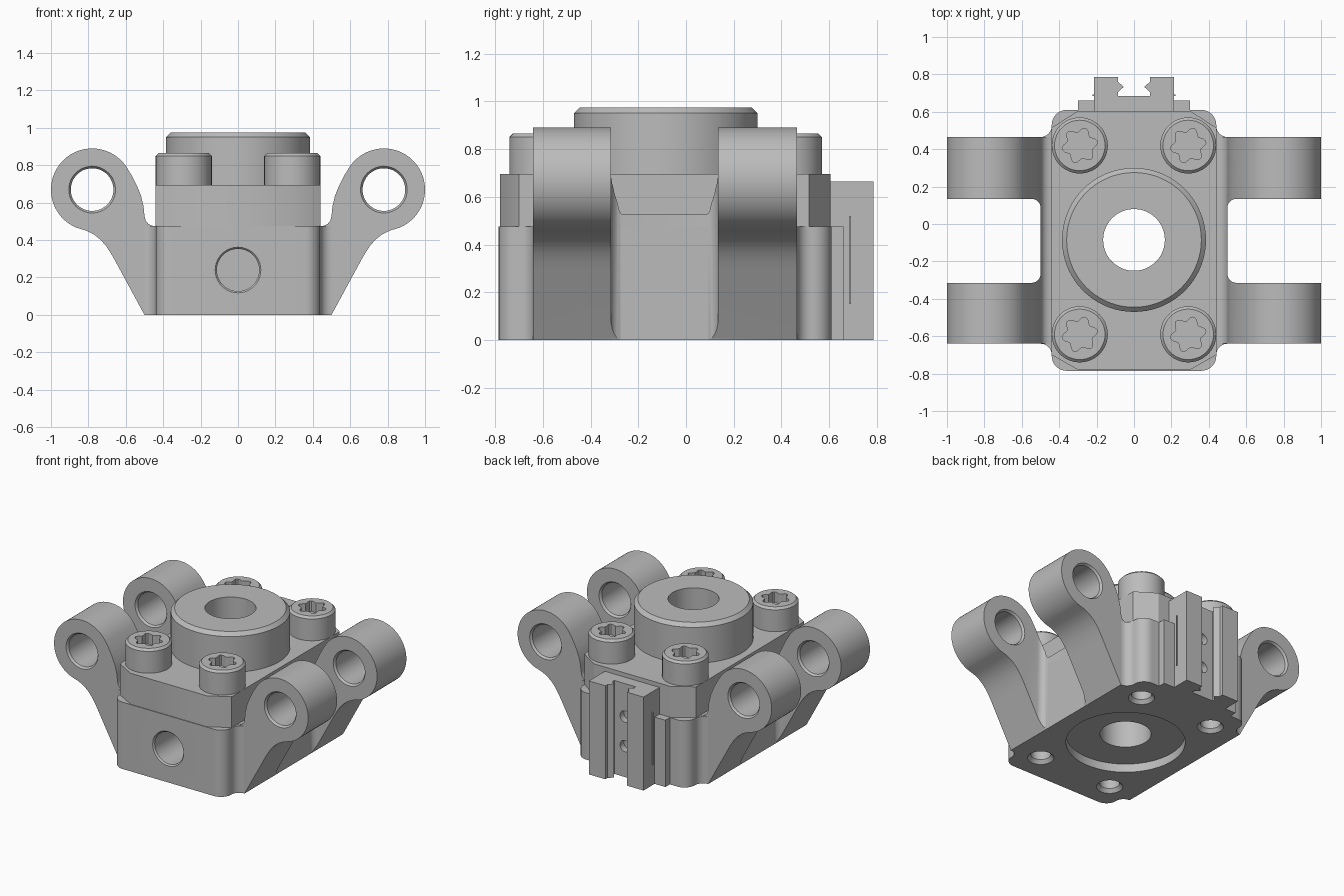
import bpy, bmesh, math
from mathutils import Matrix, Vector

if "Cube" in bpy.data.objects:
    bpy.data.objects.remove(bpy.data.objects["Cube"], do_unlink=True)

metal = bpy.data.materials.new("plain grey metal")
metal.use_nodes = True
GREY = (0.5, 0.5, 0.5, 1)
metal.diffuse_color = GREY
metal.node_tree.nodes["Principled BSDF"].inputs["Base Color"].default_value = GREY

# Directions in which a section is extruded or turned
ALONG = {"z": lambda a, b, t: (a, b, t), "y": lambda a, b, t: (a, t, b)}


def loft(name, rings):
    """Closed solid through a list of equally long rings of points."""
    bm = bmesh.new()
    loops = [[bm.verts.new(p) for p in ring] for ring in rings]
    n = len(loops[0])
    for lo, hi in zip(loops, loops[1:]):
        for i in range(n):
            j = (i + 1) % n
            bm.faces.new((lo[i], lo[j], hi[j], hi[i]))
    bm.faces.new(loops[0])
    bm.faces.new(loops[-1])
    bmesh.ops.recalc_face_normals(bm, faces=bm.faces)
    me = bpy.data.meshes.new(name)
    bm.to_mesh(me)
    bm.free()
    me.materials.append(metal)
    ob = bpy.data.objects.new(name, me)
    bpy.context.collection.objects.link(ob)
    return ob


def prism(name, pts, t0, t1, axis="z"):
    return loft(name, [[ALONG[axis](a, b, t) for a, b in pts] for t in (t0, t1)])


def lathe(name, centre, profile, axis="z", n=48):
    """Turned solid from (position along axis, radius) pairs."""
    ca, cb = centre
    ang = [2 * math.pi * i / n for i in range(n)]
    return loft(name, [[ALONG[axis](ca + r * math.cos(v), cb + r * math.sin(v), t)
                        for v in ang] for t, r in profile])


def box(name, x0, x1, y0, y1, z0, z1):
    return prism(name, [(x0, y0), (x1, y0), (x1, y1), (x0, y1)], z0, z1)


def cut(target, cutters):
    for c in cutters:
        c.hide_render = True
        m = target.modifiers.new("cut", "BOOLEAN")
        m.operation, m.solver, m.object = "DIFFERENCE", "EXACT", c
        bpy.context.view_layer.objects.active = target
        bpy.ops.object.modifier_apply(modifier=m.name)


def discard(cutters):
    for c in cutters:
        bpy.data.objects.remove(c, do_unlink=True)


def mirror(half):
    """Complete a right-hand outline across x = 0."""
    return half + [(-x, y) for x, y in reversed(half)]


def arc(cx, cy, r, a0, a1, n):
    return [(cx + r * math.cos(math.radians(a0 + (a1 - a0) * i / n)),
             cy + r * math.sin(math.radians(a0 + (a1 - a0) * i / n))) for i in range(n + 1)]


CY = -0.085                     # centre of the bore
BOLTS = [(x, y) for x in (-0.29, 0.29) for y in (-0.59, 0.42)]
parts = []

# Lower body with waisted, rounded ends
body = prism("lower_body", mirror(
    arc(0.36, -0.705, 0.08, -90, 0, 8) + arc(0.5, -0.70, 0.06, 180, 90, 8)
    + arc(0.5, 0.525, 0.06, -90, -180, 8) + arc(0.36, 0.53, 0.08, 0, 90, 8)), 0, 0.475)
# Upper cap with chamfered corners
cap = prism("upper_cap", mirror([(0.30, -0.78), (0.44, -0.70), (0.44, 0.515), (0.30, 0.605)]),
            0.475, 0.695)
# Central round boss
boss = lathe("central_boss", (0, CY), [(0.695, 0.385), (0.95, 0.385), (0.975, 0.36)], n=72)

bore = lathe("bore_cutter", (0, CY), [(-0.1, 0.165), (1.1, 0.165)])
recess = lathe("recess_cutter", (0, CY), [(-0.1, 0.385), (0.06, 0.385)], n=72)
port = lathe("port_cutter", (0, 0.24), [(-0.9, 0.122), (-0.785, 0.122), (-0.775, 0.113),
                                        (-0.50, 0.113)], "y")
bolt_holes = [lathe("bolt_hole_cutter", p, [(-0.05, 0.085), (0, 0.085), (0.025, 0.065),
                                            (0.2, 0.065)], n=32) for p in BOLTS]
cut(body, [bore, recess, port] + bolt_holes)
cut(cap, [bore])
cut(boss, [bore])
discard([bore, recess, port] + bolt_holes)
parts += [body, cap, boss]

# Mounting lugs: one extruded ear per side, split in two by a rounded gap
ear = ([(0.44, 0), (0.5, 0), (0.66, 0.295), (0.68, 0.33), (0.705, 0.368), (0.735, 0.402),
        (0.77, 0.43), (0.81, 0.45)]
       + arc(0.78, 0.67, 0.22, -68, 150, 40)
       + [(0.565, 0.74), (0.54, 0.69), (0.518, 0.635), (0.505, 0.58), (0.5, 0.53),
          (0.494, 0.505), (0.48, 0.487), (0.46, 0.477), (0.44, 0.475)])
gap = ([(1.2, -0.315)] + arc(0.549, -0.265, 0.05, -90, -180, 6)
       + arc(0.549, 0.085, 0.05, 180, 90, 6) + [(1.2, 0.135)])
PIN = [(-0.7, 0.125), (-0.64, 0.125), (-0.625, 0.114), (-0.33, 0.114), (-0.315, 0.125),
       (0.135, 0.125), (0.15, 0.114), (0.45, 0.114), (0.465, 0.125), (0.55, 0.125)]
for side, s in (("left", 1), ("right", -1)):
    lugs = prism(side + "_mounting_lugs", [(s * x, z) for x, z in ear], -0.64, 0.465, "y")
    tools = [prism("gap_cutter", [(s * x, y) for x, y in gap], -0.1, 1.1),
             lathe("pin_cutter", (s * 0.78, 0.67), PIN, "y")]
    cut(lugs, tools)
    discard(tools)
    parts.append(lugs)

# Cap screws with six-lobed sockets
for i, (x, y) in enumerate(BOLTS):
    head = lathe("cap_screw_%d" % (i + 1), (x, y),
                 [(0.69, 0.15), (0.85, 0.15), (0.865, 0.135)])
    lobes = []
    for k in range(48):
        v = 2 * math.pi * k / 48
        r = 0.082 + 0.014 * math.cos(6 * (v - 0.2))
        lobes.append((x + r * math.cos(v), y + r * math.sin(v)))
    socket = prism("socket_cutter", lobes, 0.79, 0.95)
    cut(head, [socket])
    discard([socket])
    parts.append(head)

# Rear slotted rail with pointed lips, and two small holes in its floor
rail = prism("rear_rail", mirror([(0.215, 0.605), (0.215, 0.785), (0.085, 0.785),
                                  (0.085, 0.76), (0.055, 0.733), (0.085, 0.706),
                                  (0.085, 0.685)]), 0, 0.665)
holes = [lathe("rail_hole_cutter", (0, z), [(0.64, 0.04), (0.75, 0.04)], "y", 24)
         for z in (0.22, 0.43)]
cut(rail, holes)
discard(holes)
parts.append(rail)

# Low flanges and thin side strips beside the rail
for side, s in (("left", 1), ("right", -1)):
    a, b = sorted((s * 0.2, s * 0.30))
    parts.append(box(side + "_rail_flange", a, b, 0.60, 0.66, 0, 0.475))
    a, b = sorted((s * 0.21, s * 0.223))
    parts.append(box(side + "_rail_strip", a, b, 0.685, 0.692, 0.15, 0.52))

# Smooth shading on the round parts, sharp edges kept
bpy.ops.object.select_all(action="DESELECT")
for ob in parts:
    ob.select_set(True)
bpy.context.view_layer.objects.active = body
bpy.ops.object.shade_smooth_by_angle(angle=math.radians(30))
